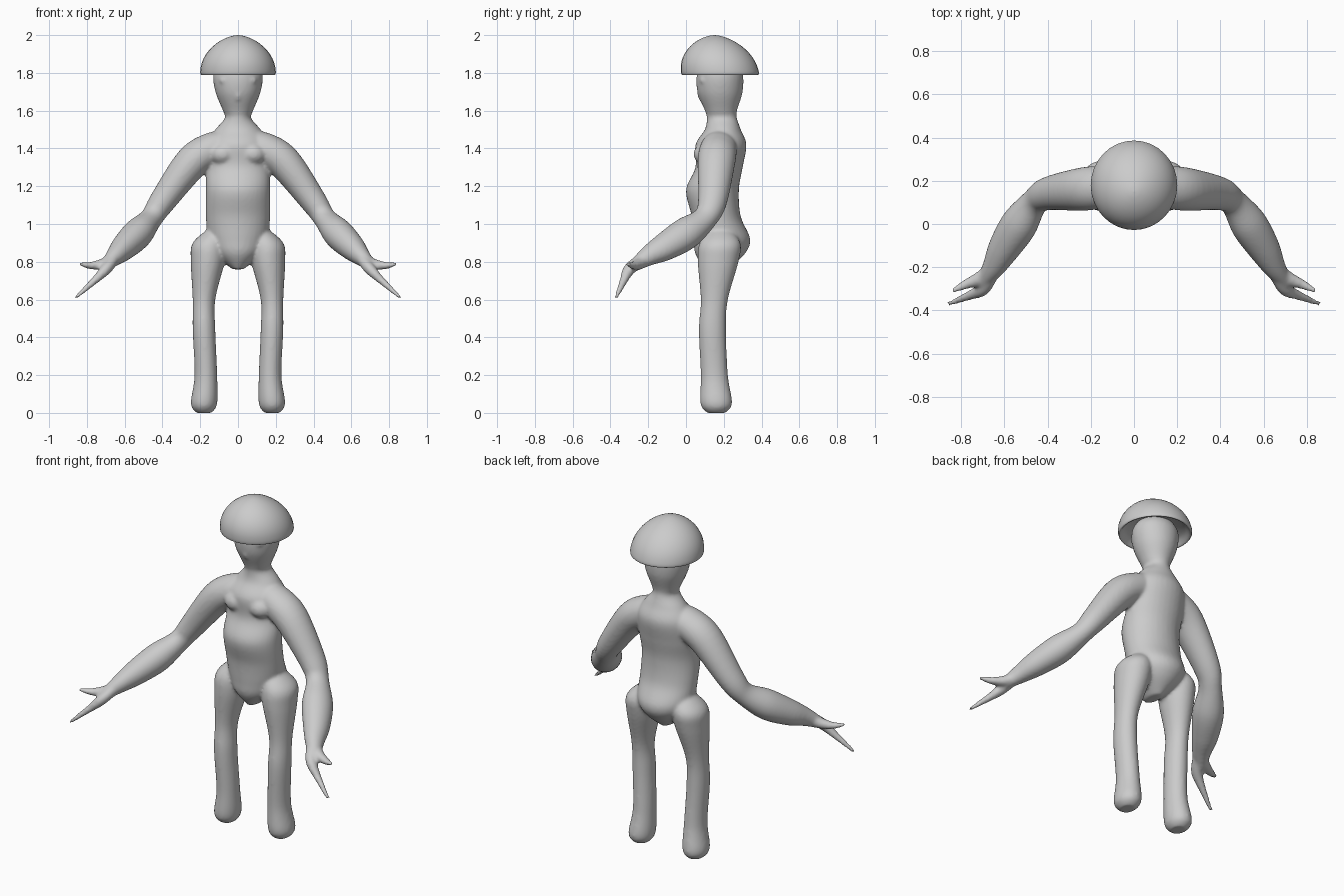
import bpy, bmesh, math
from mathutils import Vector, Matrix

if "Cube" in bpy.data.objects:
    bpy.data.objects.remove(bpy.data.objects["Cube"], do_unlink=True)

shade = (.6, .6, .6, 1)
grey = bpy.data.materials.new("plain grey")
grey.use_nodes = True
grey.diffuse_color = shade
grey.node_tree.nodes["Principled BSDF"].inputs["Base Color"].default_value = shade

SIDES = 32
STEPS = 6


def smooth_path(sections):
    """Catmull-Rom interpolation of whole section tuples."""
    points = [Vector(section) for section in sections]
    points = [points[0], *points, points[-1]]
    path = []
    for a, b, c, d in zip(points, points[1:], points[2:], points[3:]):
        for step in range(STEPS):
            t = step / STEPS
            bend = (2 * a - 5 * b + 4 * c - d) * t + (3 * b - a - 3 * c + d) * t * t
            path.append(b + ((c - a) + bend) * t / 2)
    return path + [points[-1]]


def loft(bm, sections, upright=True, side=1):
    """Skin elliptical rings (x, y, z, radius across, radius deep) along a path."""
    path = smooth_path(sections)
    rings = []
    for index, (x, y, z, across, deep) in enumerate(path):
        centre, u, v = Vector((x, y, z)), Vector((1, 0, 0)), Vector((0, 1, 0))
        if not upright:
            ahead = path[min(index + 1, len(path) - 1)]
            behind = path[max(index - 1, 0)]
            tangent = Vector((ahead - behind)[:3]).normalized()
            u = tangent.cross(v).normalized()
            v = u.cross(tangent)
        ring = []
        for k in range(SIDES):
            angle = math.tau * k / SIDES
            p = centre + u * across * math.cos(angle) + v * deep * math.sin(angle)
            ring.append(bm.verts.new((p.x * side, p.y, p.z)))
        rings.append(ring)
    for low, high in zip(rings, rings[1:]):
        for k in range(SIDES):
            bm.faces.new((low[k - 1], low[k], high[k], high[k - 1]))
    bm.faces.new(rings[0])
    bm.faces.new(rings[-1])


def limb(bm, points, depth, upright, side):
    """Loft a limb from (x, y, z, radius) points with a constant depth ratio."""
    loft(bm, [(x, y, z, r, r * depth) for x, y, z, r in points], upright, side)


def ellipsoid(bm, centre, size):
    placement = Matrix.Translation(centre) @ Matrix.Diagonal((*size, 1))
    bmesh.ops.create_uvsphere(bm, u_segments=SIDES, v_segments=SIDES // 2,
                              radius=1, matrix=placement)


def finish(bm, name):
    bmesh.ops.recalc_face_normals(bm, faces=bm.faces)
    mesh = bpy.data.meshes.new(name)
    bm.to_mesh(mesh)
    bm.free()
    mesh.materials.append(grey)
    mesh.shade_smooth()
    part = bpy.data.objects.new(name, mesh)
    bpy.context.collection.objects.link(part)
    return part


# Torso, neck and head: height, half width, front and back
trunk = [
    (.76, .03, .1, .22), (.84, .12, .05, .31), (.92, .16, .04, .34),
    (1.04, .17, .03, .29), (1.18, .17, 0, .28), (1.3, .17, .05, .3),
    (1.42, .17, .05, .32), (1.5, .12, .1, .29), (1.56, .07, .11, .27),
    (1.6, .08, .1, .27), (1.7, .12, .06, .3), (1.8, .13, .06, .3),
    (1.87, .08, .11, .26)]

# Limbs: centre and radius
leg = [
    (.11, .18, .98, .04), (.15, .18, .9, .09), (.16, .17, .8, .09),
    (.18, .15, .6, .06), (.18, .14, .44, .06), (.17, .15, .2, .06),
    (.18, .16, .05, .07), (.18, .16, 0, .04)]
arm = [
    (.06, .18, 1.42, .08), (.15, .17, 1.39, .09), (.25, .16, 1.32, .09),
    (.4, .14, 1.12, .07), (.46, .1, 1.03, .06), (.53, 0, .95, .08),
    (.6, -.11, .88, .07), (.65, -.2, .83, .05), (.7, -.27, .78, .03)]
long_finger = [(.66, -.24, .81, .03), (.7, -.3, .76, .03),
               (.76, -.33, .7, .02), (.86, -.37, .61, .01)]
short_finger = [(.66, -.21, .82, .03), (.71, -.25, .79, .03),
                (.78, -.28, .78, .02), (.84, -.31, .79, .01)]

# Body: overlapping lofts fused into one smooth skin
bm = bmesh.new()
loft(bm, [(0, (front + back) / 2, z, width, (back - front) / 2)
          for z, width, front, back in trunk])
nose = (0, .08, 1.69)
ellipsoid(bm, nose, (.02, .02, .04))
for side in (1, -1):
    limb(bm, leg, 1.2, True, side)
    for points in (arm, long_finger, short_finger):
        limb(bm, points, 1.1, False, side)
    chest = (side * .08, .11, 1.37)
    ellipsoid(bm, chest, (.07, .07, .06))
    brow = (side * .06, .09, 1.76)
    ellipsoid(bm, brow, (.04, .02, .02))
body = finish(bm, "body")
skin = body.modifiers.new("fuse", "REMESH")
skin.mode = "VOXEL"
skin.voxel_size = .009
skin.use_smooth_shade = True
relax = body.modifiers.new("relax", "SMOOTH")
relax.iterations = 8

# Helmet: hollow underside, rounded brim, then a dome leaning forward
profile = [(1.84, .11), (1.82, .16), (1.79, .19)]
for step in range(9):
    rise = math.sin(math.pi / 2 * step / 8)
    profile.append((1.8 + .2 * rise, .2 * max(1 - rise * rise, 0) ** .6))
bm = bmesh.new()
loft(bm, [(0, .18 - .03 * max(z - 1.8, 0) / .2, z, max(r, .001), max(r, .001) * 1.03)
          for z, r in profile])
finish(bm, "helmet")
